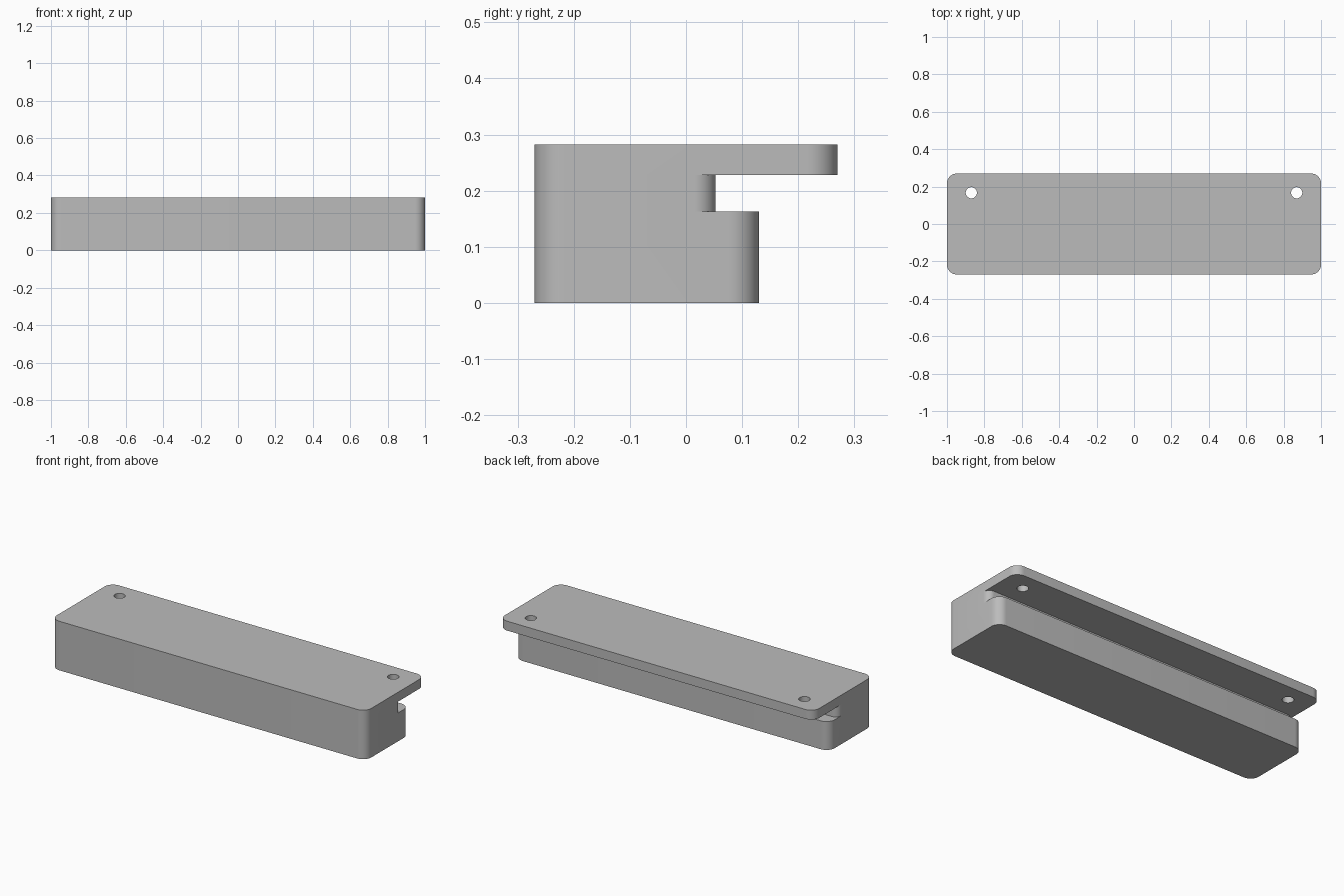
import bpy, bmesh
from math import cos, sin, pi, radians

cube = bpy.data.objects.get("Cube")
if cube:
    bpy.data.objects.remove(cube, do_unlink=True)

FRONT, RADIUS, STEPS = -0.27, 0.053, 10
SLOT_BACK, SLOT_RADIUS = 0.053, 0.038
SPLIT = SLOT_BACK - SLOT_RADIUS

grey = bpy.data.materials.new("plain grey")
grey.use_nodes = True
colour = (0.5, 0.5, 0.5, 1)
grey.diffuse_color = colour
grey.node_tree.nodes["Principled BSDF"].inputs["Base Color"].default_value = colour


def outline(back, radius):
    """Rounded rectangle; front corners and side points match at every level."""
    def arc(start, cx, cy, r):
        angles = [start + pi / 2 * i / STEPS for i in range(STEPS + 1)]
        return [(cx + r * cos(a), cy + r * sin(a)) for a in angles]
    half = (arc(-pi / 2, 1 - RADIUS, FRONT + RADIUS, RADIUS) + [(1, SPLIT)]
            + arc(0, 1 - radius, back - radius, radius))
    return half + [(-x, y) for x, y in reversed(half)]


# Body: base, recessed slot and overhanging top plate as one stepped solid
levels = [(0, 0.13, RADIUS), (0.163, 0.13, RADIUS),
          (0.163, SLOT_BACK, SLOT_RADIUS), (0.228, SLOT_BACK, SLOT_RADIUS),
          (0.228, 0.27, RADIUS), (0.282, 0.27, RADIUS)]
bm = bmesh.new()
rings = [[bm.verts.new((x, y, z)) for x, y in outline(back, r)]
         for z, back, r in levels]
count = len(rings[0])
for low, high in zip(rings, rings[1:]):
    for i in range(count):
        j = (i + 1) % count
        bm.faces.new((low[i], low[j], high[j], high[i]))
bm.faces.new(list(reversed(rings[0])))
bm.faces.new(rings[-1])
bmesh.ops.remove_doubles(bm, verts=bm.verts[:], dist=1e-5)
bmesh.ops.recalc_face_normals(bm, faces=bm.faces[:])
mesh = bpy.data.meshes.new("stepped_body")
bm.to_mesh(mesh)
bm.free()
mesh.materials.append(grey)
body = bpy.data.objects.new("stepped_body", mesh)
bpy.context.collection.objects.link(body)

# Screw holes through the overhang
for side in (-1, 1):
    bpy.ops.mesh.primitive_cylinder_add(vertices=32, radius=0.03, depth=0.1,
                                        location=(side * 0.87, 0.167, 0.255))
    cutter = bpy.context.object
    cutter.name = "hole_cutter"
    cutter.hide_render = True
    cutter.data.materials.append(grey)
    bpy.ops.object.select_all(action="DESELECT")
    body.select_set(True)
    bpy.context.view_layer.objects.active = body
    cut = body.modifiers.new("screw_hole", "BOOLEAN")
    cut.operation = "DIFFERENCE"
    cut.solver = "EXACT"
    cut.object = cutter
    bpy.ops.object.modifier_apply(modifier=cut.name)
    bpy.data.objects.remove(cutter, do_unlink=True)

bpy.ops.object.shade_smooth_by_angle(angle=radians(30))
